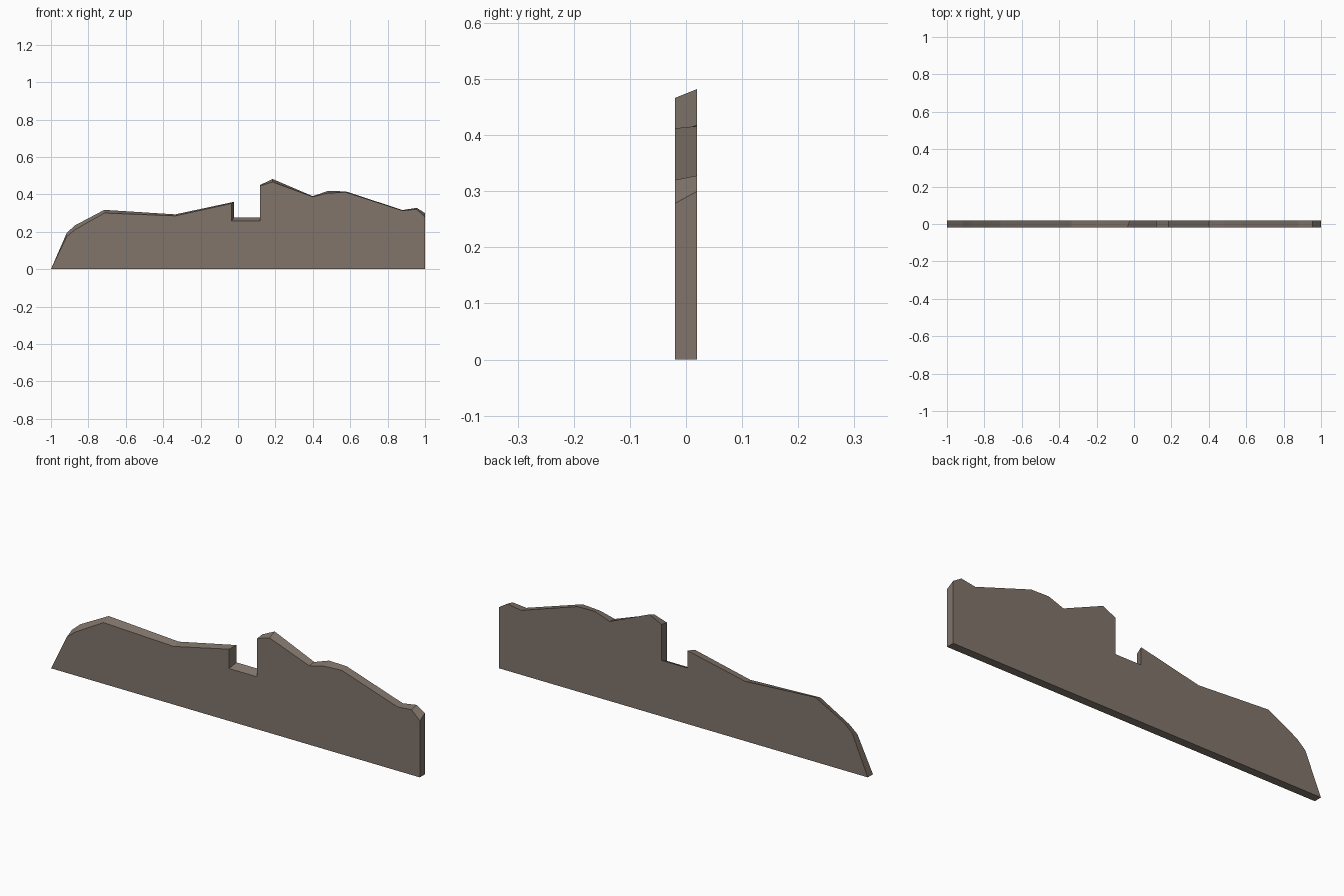
import bpy, bmesh

if "Cube" in bpy.data.objects:
    bpy.data.objects.remove(bpy.data.objects["Cube"])

# Silhouette of the ridge: x, height on the front face, height on the back face
profile = [
    (-1.0, 0.0, 0.0), (-0.915, 0.175, 0.195), (-0.87, 0.212, 0.235),
    (-0.715, 0.30, 0.317), (-0.335, 0.285, 0.293), (-0.028, 0.352, 0.36),
    (-0.028, 0.257, 0.275), (0.118, 0.257, 0.275), (0.118, 0.445, 0.45),
    (0.185, 0.466, 0.482), (0.40, 0.387, 0.39), (0.48, 0.406, 0.418),
    (0.575, 0.412, 0.416), (0.88, 0.313, 0.316), (0.955, 0.32, 0.328),
    (1.0, 0.278, 0.30), (1.0, 0.0, 0.0),
]
NOTCH_LEFT = (5, 6)   # this wall of the notch is slightly skewed
HALF = 0.02

# One flat stone colour
mat = bpy.data.materials.new("grey_brown_stone")
mat.diffuse_color = (0.22, 0.178, 0.146, 1)
mat.use_nodes = True
mat.node_tree.nodes["Principled BSDF"].inputs["Base Color"].default_value = mat.diffuse_color

# Panel: two caps joined by a strip of quads
bm = bmesh.new()
front, back = [], []
for i, (x, zf, zb) in enumerate(profile):
    skew = 0.006 if i in NOTCH_LEFT else 0.0
    front.append(bm.verts.new((x - skew, -HALF, zf)))
    back.append(bm.verts.new((x + skew, HALF, zb)))
bm.faces.new(front)
bm.faces.new(back[::-1])
n = len(profile)
for i in range(n):
    j = (i + 1) % n
    bm.faces.new((front[i], back[i], back[j], front[j]))
bmesh.ops.recalc_face_normals(bm, faces=bm.faces)

mesh = bpy.data.meshes.new("ridge_panel")
bm.to_mesh(mesh)
bm.free()
mesh.materials.append(mat)
panel = bpy.data.objects.new("ridge_panel", mesh)
bpy.context.collection.objects.link(panel)
